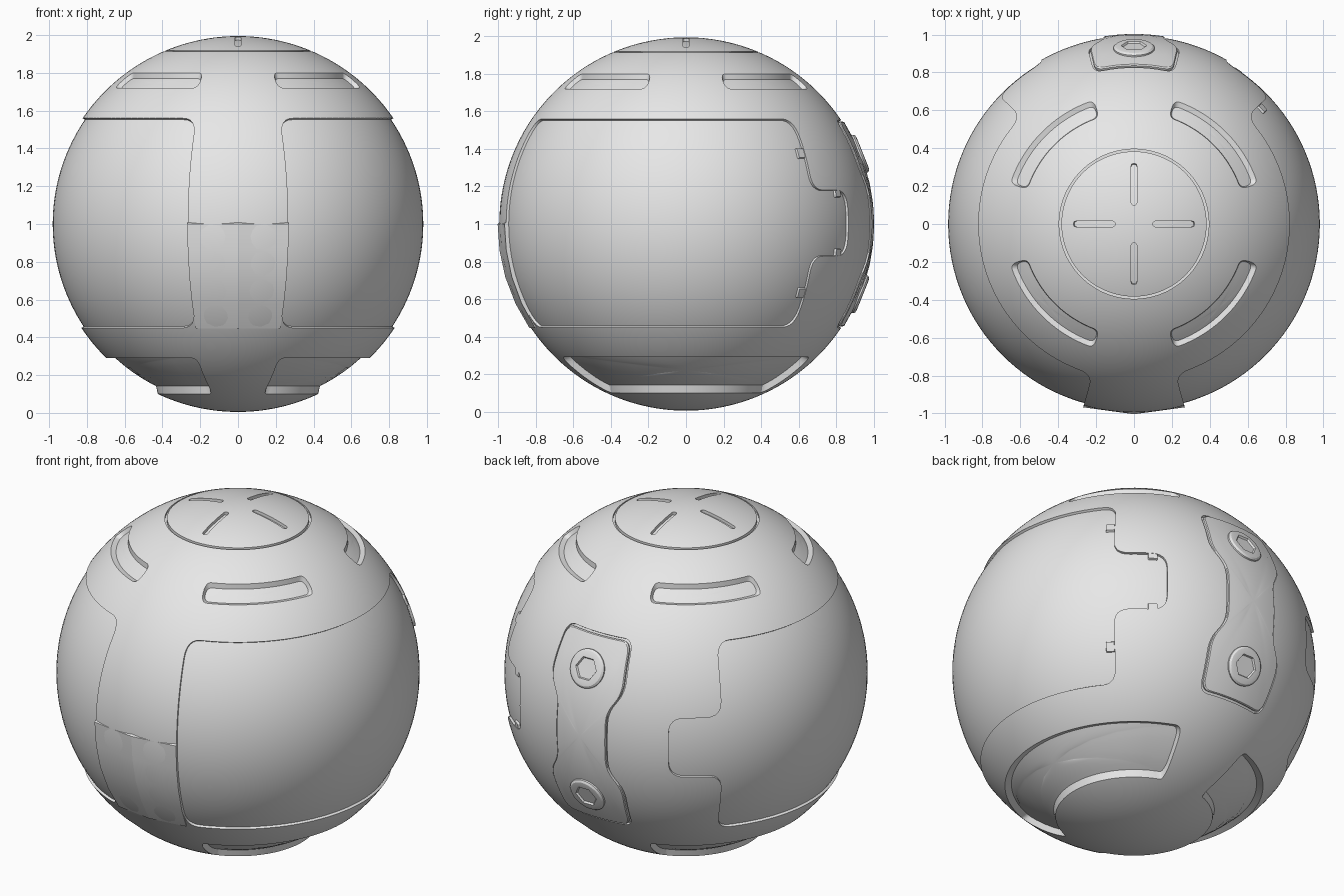
import bpy, bmesh, math
from mathutils import Vector

if "Cube" in bpy.data.objects:
    bpy.data.objects.remove(bpy.data.objects["Cube"])

ZC, R = 1.0, 0.995          # ball centre height and outer shell radius
grey = bpy.data.materials.new("plain grey")
grey.diffuse_color = (0.8, 0.8, 0.8, 1)
grey.use_nodes = True
grey.node_tree.nodes["Principled BSDF"].inputs["Base Color"].default_value = grey.diffuse_color


def on_ball(u, z, r):
    """u = angle from the front towards +x (radians), z = height on the shell."""
    e = math.asin(max(-1, min(1, (z - ZC) / R)))
    return Vector((math.sin(u) * math.cos(e) * r, -math.cos(u) * math.cos(e) * r, ZC + math.sin(e) * r))


def from_above(x, y, r):
    """Point on the ball above plan position x, y."""
    return Vector((x, y, math.sqrt(R * R - x * x - y * y))) * (r / R) + Vector((0, 0, ZC))


def rounded(pts, rad, step=0.05, n=6):
    """Round the corners of a polygon and split its long edges."""
    pts = [Vector(p) for p in pts]
    raw = []
    for i, p in enumerate(pts):
        a, b = pts[i - 1] - p, pts[(i + 1) % len(pts)] - p
        s = p + a.normalized() * min(rad, a.length * 0.48)
        t = p + b.normalized() * min(rad, b.length * 0.48)
        for k in range(n + 1):
            f = k / n
            raw.append(s * (1 - f) ** 2 + p * 2 * f * (1 - f) + t * f * f)
    out = []
    for i, p in enumerate(raw):
        q = raw[(i + 1) % len(raw)]
        m = max(1, math.ceil((q - p).length / step))
        out += [p.lerp(q, k / m) for k in range(m)]
    return out


def bridge(bm, a, b):
    n = len(a)
    for i in range(n):
        bm.faces.new((a[i], a[(i + 1) % n], b[(i + 1) % n], b[i]))


def fan(bm, ring, centre):
    c = bm.verts.new(centre)
    for i in range(len(ring)):
        bm.faces.new((ring[i], ring[(i + 1) % len(ring)], c))


def patch(bm, outline, layers, place=on_ball, inner=(0.8, 0.6, 0.4, 0.2)):
    """Closed curved solid: layers are (inset, radius) from outside to inside."""
    lo = [min(p[k] for p in outline) for k in (0, 1)]
    hi = [max(p[k] for p in outline) for k in (0, 1)]
    c = [(lo[k] + hi[k]) / 2 for k in (0, 1)]
    h = [(hi[k] - lo[k]) / 2 for k in (0, 1)]
    steps = [(s, *layers[0]) for s in reversed(inner)] + [(1, *l) for l in layers] \
        + [(s, *layers[-1]) for s in inner]
    rings = []
    for s, d, r in steps:
        rings.append([bm.verts.new(place(*[c[k] + (p[k] - c[k]) * s * (1 - d / h[k]) for k in (0, 1)], r))
                      for p in outline])
    for a, b in zip(rings, rings[1:]):
        bridge(bm, a, b)
    fan(bm, rings[0], place(*c, layers[0][1]))
    fan(bm, rings[-1], place(*c, layers[-1][1]))


def make(name, bm):
    bmesh.ops.recalc_face_normals(bm, faces=bm.faces)
    me = bpy.data.meshes.new(name)
    bm.to_mesh(me)
    bm.free()
    me.materials.append(grey)
    ob = bpy.data.objects.new(name, me)
    bpy.context.collection.objects.link(ob)
    return ob


def smooth(ob, angle=25):
    bpy.ops.object.select_all(action='DESELECT')
    ob.select_set(True)
    bpy.context.view_layer.objects.active = ob
    bpy.ops.object.shade_smooth_by_angle(angle=math.radians(angle))


def ball(r, segs, rings):
    bm = bmesh.new()
    bmesh.ops.create_uvsphere(bm, u_segments=segs, v_segments=rings, radius=r)
    bmesh.ops.translate(bm, verts=bm.verts, vec=(0, 0, ZC))
    return bm


rad = math.radians
cut = bmesh.new()

# Side panel openings with the stepped rear edge
for s in (1, -1):
    side = [(15.5, 0.45), (133.5, 0.45), (133.5, 0.83), (150.5, 0.83),
            (150.5, 1.18), (133.5, 1.18), (133.5, 1.56), (15.5, 1.56)]
    patch(cut, rounded([(s * rad(a), z) for a, z in side], 0.09), [(0, 1.1), (0, 0.9)])
    # Wide recess low on each side
    low = [(s * rad(a), z) for a, z in ((18, 0.1), (162, 0.1), (162, 0.29), (18, 0.29))]
    patch(cut, rounded(low, 0.05), [(0, 1.04), (0, R), (0.012, 0.962)])

# Four upper slots and the four thin slits on the crown
for i in range(4):
    m = rad(45 + 90 * i)
    w = rad(27)
    patch(cut, rounded([(m - w, 1.72), (m + w, 1.72), (m + w, 1.80), (m - w, 1.80)], 0.05),
          [(-0.008, 1.03), (0.0, R), (0.012, 0.972)])
    ca, sa = round(math.cos(m - rad(45))), round(math.sin(m - rad(45)))
    slit = rounded([(0.1, -0.015), (0.32, -0.015), (0.32, 0.015), (0.1, 0.015)], 0.015)
    patch(cut, [Vector((p.x * ca - p.y * sa, p.x * sa + p.y * ca)) for p in slit],
          [(0, 1.03), (0, 0.978)], from_above, (0.5,))

# Ring groove around the crown
loops = [[cut.verts.new((r * math.cos(t), r * math.sin(t), z))
          for t in (2 * math.pi * k / 128 for k in range(128))]
         for r, z in ((0.383, 1.9), (0.395, 1.9), (0.395, 2.0), (0.383, 2.0))]
for i in range(4):
    bridge(cut, loops[i - 1], loops[i])

# Pocket for the rear plate
half = [(9.5, 1.17), (14.5, 1.29), (14.5, 1.55)]
quarter = [(rad(a), z) for a, z in half]
right = [(u, 2 * ZC - z) for u, z in reversed(quarter)] + quarter
plate = [(math.pi + u, z) for u, z in right] + [(math.pi - u, z) for u, z in reversed(right)]
plate = rounded(plate, 0.06)
patch(cut, plate, [(-0.004, 1.04), (-0.004, 0.984)])

# Outer shell, cut by everything above
cutter = make("shell_cutter", cut)
cutter.hide_render = True
shell = make("outer_shell", ball(R, 128, 96))
mod = shell.modifiers.new("cuts", 'BOOLEAN')
mod.operation, mod.solver, mod.object = 'DIFFERENCE', 'EXACT', cutter
bpy.context.view_layer.objects.active = shell
bpy.ops.object.modifier_apply(modifier=mod.name)
bpy.data.objects.remove(cutter)
smooth(shell)

# Side panels: a slightly smaller ball band showing through the openings
core = ball(0.981, 128, 96)
bmesh.ops.delete(core, geom=[v for v in core.verts if abs(v.co.z - ZC) > 0.66], context='VERTS')
smooth(make("side_panels", core))

# Rear plate
bm = bmesh.new()
patch(bm, plate, [(0.012, 1.003), (0.006, 0.998), (0.006, 0.97)])
smooth(make("rear_plate", bm))

# Two round bolts with hexagonal sockets
for name, e in (("upper_bolt", 22), ("lower_bolt", -22)):
    d = Vector((0, math.cos(rad(e)), math.sin(rad(e))))
    q = d.to_track_quat('Z', 'Y')
    bm, rings, n = bmesh.new(), [], 48
    for r, h, hexagon in ((0.108, 0.985, 0), (0.108, 1.004, 0), (0.098, 1.013, 0), (0.082, 1.016, 0),
                          (0.068, 1.016, 1), (0.062, 1.0055, 1)):
        ring = []
        for k in range(n):
            t = 2 * math.pi * k / n
            f = math.cos(math.pi / 6) / math.cos(t % (math.pi / 3) - math.pi / 6) if hexagon else 1
            ring.append(bm.verts.new(q @ Vector((r * f * math.cos(t), r * f * math.sin(t), h)) + Vector((0, 0, ZC))))
        rings.append(ring)
    for a, b in zip(rings, rings[1:]):
        bridge(bm, a, b)
    bm.faces.new(rings[-1])
    smooth(make(name, bm))

# Folded front flap below the equator
bm, rows = bmesh.new(), []
for z, r in ((1.03, 0.975), (1.0, 1.004), (0.86, 1.004), (0.72, 1.004), (0.58, 1.003), (0.45, 1.002), (0.448, 0.975)):
    rows.append([bm.verts.new(on_ball(rad(a), z, min(r, k)))
                 for a, k in ((-15.5, 0.97), (-15.5, 2), (0, 2), (15.5, 2), (15.5, 0.97))])
for a, b in zip(rows, rows[1:]):
    for i in range(4):
        bm.faces.new((a[i], a[i + 1], b[i + 1], b[i]))
smooth(make("front_flap", bm), 12)

# Small catches along the rear edge of the right panel
bm = bmesh.new()
for a, z in ((132, 1.38), (146, 1.17), (146, 0.84), (132, 0.63)):
    u = rad(a)
    patch(bm, rounded([(u - 0.03, z - 0.03), (u + 0.03, z - 0.03), (u + 0.03, z + 0.03), (u - 0.03, z + 0.03)], 0.008),
          [(0.006, 0.993), (0, 0.97)], inner=(0.5,))
smooth(make("panel_catches", bm))
